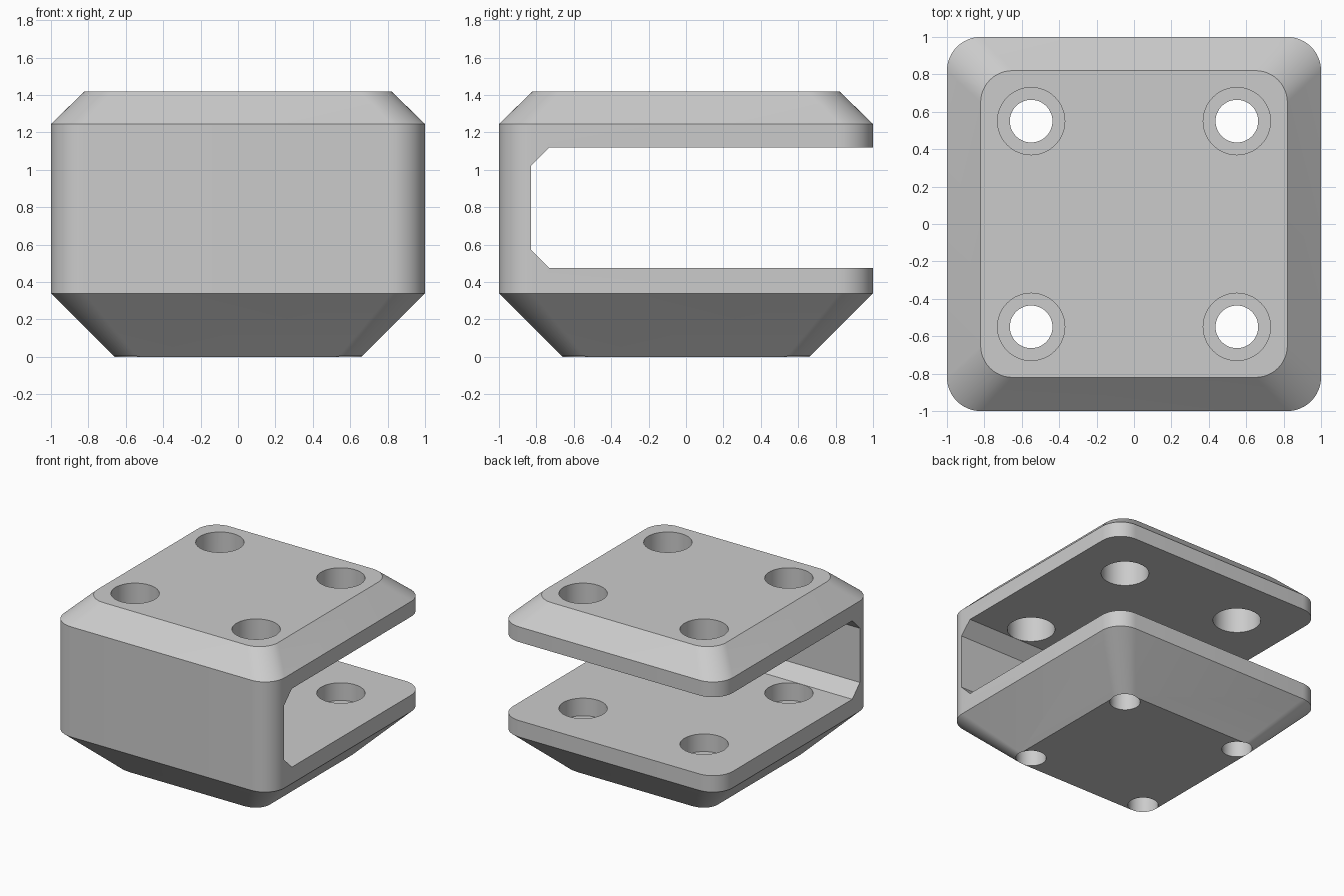
import bpy, bmesh, math

if "Cube" in bpy.data.objects:
    bpy.data.objects.remove(bpy.data.objects["Cube"])

SEG = 12


def rounded_square(half, radius, z):
    pts = []
    c = half - radius
    for k, (sx, sy) in enumerate([(1, 1), (-1, 1), (-1, -1), (1, -1)]):
        for i in range(SEG + 1):
            a = math.pi / 2 * (k + i / SEG)
            pts.append((sx * c + radius * math.cos(a), sy * c + radius * math.sin(a), z))
    return pts


def loft(name, rings):
    bm = bmesh.new()
    rows = [[bm.verts.new(p) for p in ring] for ring in rings]
    n = len(rows[0])
    for low, high in zip(rows, rows[1:]):
        for i in range(n):
            j = (i + 1) % n
            bm.faces.new((low[i], low[j], high[j], high[i]))
    bm.faces.new(rows[0][::-1])
    bm.faces.new(rows[-1])
    bmesh.ops.recalc_face_normals(bm, faces=bm.faces)
    mesh = bpy.data.meshes.new(name)
    bm.to_mesh(mesh)
    bm.free()
    ob = bpy.data.objects.new(name, mesh)
    bpy.context.collection.objects.link(ob)
    return ob


def circle(x, y, r, z, n=48):
    return [(x + r * math.cos(2 * math.pi * i / n), y + r * math.sin(2 * math.pi * i / n), z)
            for i in range(n)]


# Rounded clamp body with chamfered top and bottom
body = loft("clamp_body", [rounded_square(0.66, 0.12, 0), rounded_square(1, 0.18, 0.34),
                           rounded_square(1, 0.18, 1.245), rounded_square(0.82, 0.17, 1.42)])

# Slot open at the back and both sides
slot = [(1.2, 0.475), (1.2, 1.12), (-0.73, 1.12), (-0.83, 1.02), (-0.83, 0.575), (-0.73, 0.475)]
cutters = [loft("slot_cutter", [[(x, y, z) for y, z in slot] for x in (-1.2, 1.2)])]

# Stepped bolt holes: wide through the top plate, narrow through the base
for x in (-0.55, 0.55):
    for y in (-0.55, 0.55):
        cutters.append(loft("bolt_hole_cutter", [
            circle(x, y, 0.114, -0.1), circle(x, y, 0.114, 0.33),
            circle(x, y, 0.18, 0.33), circle(x, y, 0.18, 1.6)]))

for cutter in cutters:
    cutter.hide_render = True
    mod = body.modifiers.new("cut", 'BOOLEAN')
    mod.operation = 'DIFFERENCE'
    mod.solver = 'EXACT'
    mod.object = cutter

# Bake the cuts and remove the helpers
bpy.context.view_layer.update()
dg = bpy.context.evaluated_depsgraph_get()
baked = bpy.data.meshes.new_from_object(body.evaluated_get(dg))
body.modifiers.clear()
body.data = baked
for cutter in cutters:
    bpy.data.objects.remove(cutter)

# Smooth rounded walls, crisp edges
bpy.ops.object.select_all(action='DESELECT')
body.select_set(True)
bpy.context.view_layer.objects.active = body
bpy.ops.object.shade_smooth_by_angle(angle=math.radians(30))
